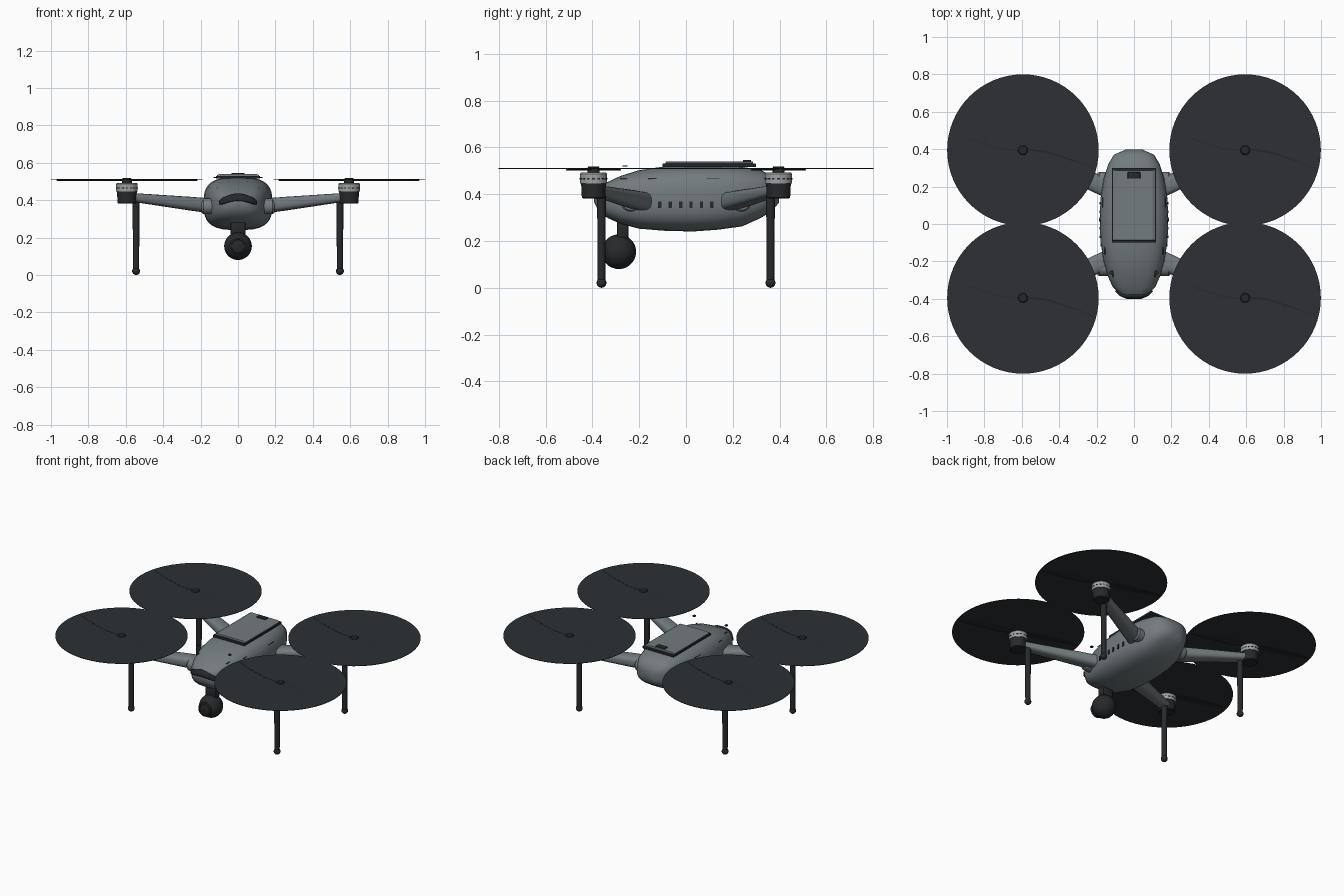
import bpy, bmesh, math
from mathutils import Vector, Matrix
from mathutils.bvhtree import BVHTree

if "Cube" in bpy.data.objects:
    bpy.data.objects.remove(bpy.data.objects["Cube"])


def mat(name, c):
    m = bpy.data.materials.new(name)
    m.diffuse_color = (*c, 1)
    m.use_nodes = True
    m.node_tree.nodes["Principled BSDF"].inputs["Base Color"].default_value = m.diffuse_color
    return m


GREY = mat("shell_grey", (0.17, 0.20, 0.21))
DARK = mat("dark_plastic", (0.02, 0.022, 0.024))
DISC = mat("rotor_dark", (0.026, 0.030, 0.034))
LIGHT = mat("motor_grey", (0.35, 0.36, 0.36))


def finish(name, bm, m, angle=35):
    bmesh.ops.recalc_face_normals(bm, faces=bm.faces[:])
    me = bpy.data.meshes.new(name)
    bm.to_mesh(me)
    bm.free()
    ob = bpy.data.objects.new(name, me)
    bpy.context.collection.objects.link(ob)
    me.materials.append(m)
    bpy.ops.object.select_all(action='DESELECT')
    ob.select_set(True)
    bpy.context.view_layer.objects.active = ob
    bpy.ops.object.shade_smooth_by_angle(angle=math.radians(angle))
    return ob


def loft(name, rings, m, angle=35):
    bm = bmesh.new()
    vs = [[bm.verts.new(p) for p in r] for r in rings]
    n = len(vs[0])
    for a, b in zip(vs, vs[1:]):
        for i in range(n):
            j = (i + 1) % n
            bm.faces.new((a[i], a[j], b[j], b[i]))
    bm.faces.new(vs[0])
    bm.faces.new(vs[-1])
    return finish(name, bm, m, angle)


def lathe(name, base, axis, profile, m, n=32):
    """Stack of circles (radius, distance along axis)."""
    q = Vector((0, 0, 1)).rotation_difference(Vector(axis))
    rings = [[Vector(base) + q @ Vector((r * math.cos(2 * math.pi * i / n),
              r * math.sin(2 * math.pi * i / n), h)) for i in range(n)] for r, h in profile]
    return loft(name, rings, m)


def box(name, c, s, m, bevel=0.0, rot=None):
    bm = bmesh.new()
    bmesh.ops.create_cube(bm, size=1)
    M = Matrix.Translation(c) @ (rot or Matrix()) @ Matrix.Diagonal((*s, 1))
    bmesh.ops.transform(bm, matrix=M, verts=bm.verts[:])
    if bevel:
        bmesh.ops.bevel(bm, geom=bm.edges[:], offset=bevel, segments=2, affect='EDGES', profile=0.5)
    return finish(name, bm, m)


def ball(name, c, r, m):
    bm = bmesh.new()
    bmesh.ops.create_uvsphere(bm, u_segments=32, v_segments=18, radius=r)
    bmesh.ops.translate(bm, vec=c, verts=bm.verts[:])
    return finish(name, bm, m, 60)


def super_pt(t, n):
    c, s = math.cos(t), math.sin(t)
    return (math.copysign(abs(c) ** (2 / n), c), math.copysign(abs(s) ** (2 / n), s))


# Fuselage: rounded sections along y (y, half width, bottom, top)
sections = [(-0.392, 0.035, 0.365, 0.415), (-0.375, 0.075, 0.33, 0.432), (-0.335, 0.115, 0.298, 0.452),
            (-0.28, 0.14, 0.273, 0.478), (-0.20, 0.163, 0.252, 0.503), (-0.09, 0.18, 0.243, 0.519),
            (0.03, 0.184, 0.24, 0.523), (0.14, 0.179, 0.248, 0.523), (0.24, 0.163, 0.262, 0.517),
            (0.32, 0.138, 0.298, 0.503), (0.37, 0.108, 0.33, 0.478), (0.398, 0.045, 0.365, 0.435)]
rings = []
for y, w, z0, z1 in sections:
    ring = []
    for i in range(32):
        u, v = super_pt(2 * math.pi * (i + 0.5) / 32, 3.0)
        ring.append((u * w, y, (z0 + z1) / 2 + v * (z1 - z0) / 2))
    rings.append(ring)
body = loft("fuselage", rings, GREY, 40)
tree = BVHTree.FromPolygons([v.co.copy() for v in body.data.vertices],
                            [p.vertices[:] for p in body.data.polygons])

# Front sensor visor, wrapped over the nose
bm = bmesh.new()
grid = []
for i in range(25):
    t = -1 + i / 12
    droop = 0.030 * t * t
    half = 0.018 * (1 - 0.55 * abs(t) ** 6)
    col = []
    for k in range(5):
        x, z = 0.098 * t, 0.414 - droop + half * (k / 2 - 1)
        hit = tree.ray_cast(Vector((x, -1, z)), Vector((0, 1, 0)))[0]
        col.append(bm.verts.new((x, (hit.y if hit else -0.36) - 0.004, z)))
    grid.append(col)
for a, b in zip(grid, grid[1:]):
    for k in range(4):
        bm.faces.new((a[k], b[k], b[k + 1], a[k + 1]))
visor = finish("front_visor", bm, DARK, 60)
sol = visor.modifiers.new("thickness", 'SOLIDIFY')
sol.thickness = 0.012
sol.offset = 0

# Battery hatch: dark base, chamfered lid, latch
box("hatch_base", (0, 0.10, 0.523), (0.236, 0.40, 0.014), DARK, 0.003)
lid = [[(sx * w, 0.10 + sy * l, z) for sx, sy in ((-1, -1), (1, -1), (1, 1), (-1, 1))]
       for w, l, z in ((0.112, 0.187, 0.528), (0.112, 0.187, 0.533), (0.098, 0.185, 0.540))]
loft("hatch_lid", lid, GREY, 20)
box("hatch_latch", (0, 0.26, 0.542), (0.068, 0.034, 0.008), DARK, 0.002)

# Belly-mounted camera
box("camera_neck", (0, -0.27, 0.25), (0.08, 0.05, 0.08), DARK, 0.01)
ball("camera_ball", (0, -0.287, 0.154), 0.074, DARK)
lathe("camera_lens", (0, -0.34, 0.154), (0, -1, 0),
      [(0.045, 0), (0.045, 0.02), (0.036, 0.024), (0.034, 0.017), (0.02, 0.017), (0.012, 0.020)], DARK)

for sx in (-1, 1):
    side = "right" if sx > 0 else "left"
    # Side cooling vents and small navigation lamps
    for i in range(6):
        y = -0.112 + i * 0.0445
        hit = tree.ray_cast(Vector((sx, y, 0.355)), Vector((-sx, 0, 0)))[0]
        box(f"vent_{side}_{i}", (hit.x, y, 0.355), (0.008, 0.014, 0.028), DARK)
    lathe(f"lamp_{side}", (sx * 0.12, -0.26, 0.518), (0, 0, 1), [(0.011, 0), (0.011, 0.005)], DARK, 12)
    for y0 in (-0.255, -0.135, 0.115):
        hit = tree.ray_cast(Vector((sx, y0, 0.466)), Vector((-sx, 0, 0)))[0]
        box(f"seam_{side}", (hit.x, y0, 0.466), (0.004, 0.055, 0.003), DARK)

    for sy in (-1, 1):
        tag = f"{'front' if sy < 0 else 'rear'}_{side}"
        mx, my = sx * 0.594, sy * 0.395
        # Folding hinge and tapered arm
        lathe("hinge_" + tag, (sx * 0.11, sy * 0.237, 0.367), (sx, 0, 0),
              [(0.042, 0), (0.042, 0.075), (0.035, 0.084)], GREY, 24)
        a, b = Vector((sx * 0.13, sy * 0.185, 0.368)), Vector((mx, my, 0.418))
        flat = Vector((b.x - a.x, b.y - a.y, 0)).normalized()
        across = Vector((-flat.y, flat.x, 0))
        rings = []
        for f, w, h in ((0, 0.052, 0.040), (0.25, 0.048, 0.037), (0.95, 0.036, 0.023)):
            c = a.lerp(b, f)
            pts = [super_pt(2 * math.pi * (i + 0.5) / 16, 3) for i in range(16)]
            rings.append([c + across * w * u + Vector((0, 0, h * v)) for u, v in pts])
        loft("arm_" + tag, rings, GREY, 40)
        # Motor: dark can, pale bell, cap
        lathe("motor_base_" + tag, (mx, my, 0), (0, 0, 1),
              [(0.045, 0.382), (0.050, 0.386), (0.053, 0.446)], DARK)
        lathe("motor_bell_" + tag, (mx, my, 0), (0, 0, 1),
              [(0.058, 0.446), (0.058, 0.486), (0.053, 0.492)], LIGHT)
        for i in range(16):
            t = 2 * math.pi * i / 16
            box("motor_slot_" + tag, (mx + 0.058 * math.cos(t), my + 0.058 * math.sin(t), 0.466),
                (0.003, 0.012, 0.005), DARK, rot=Matrix.Rotation(t, 4, 'Z'))
        lathe("motor_cap_" + tag, (mx, my, 0), (0, 0, 1),
              [(0.026, 0.490), (0.026, 0.513), (0.021, 0.519)], DARK, 20)
        # Spinning rotor disc with a two-blade propeller
        lathe("rotor_disc_" + tag, (mx, my, 0), (0, 0, 1), [(0.405, 0.508), (0.405, 0.511)], DISC, 64)
        R = Matrix.Rotation(math.radians(-16), 4, 'Z')
        for d in (-1, 1):
            blade = []
            for r, w in ((0.02, 0.014), (0.12, 0.030), (0.28, 0.024), (0.39, 0.010)):
                blade.append([Vector((mx, my, 0.507)) + R @ Vector((d * r, d * u * w, u * 0.003 + v * 0.002))
                              for u, v in ((-1, -1), (1, -1), (1, 1), (-1, 1))])
            loft("blade_" + tag, blade, DARK)
        # Landing leg with rounded foot
        lx, ly = sx * 0.545, sy * 0.361
        lathe("leg_" + tag, (lx, ly, 0), (0, 0, 1), [(0.016, 0.018), (0.019, 0.41)], DARK, 20)
        ball("foot_" + tag, (lx, ly, 0.021), 0.021, DARK)
